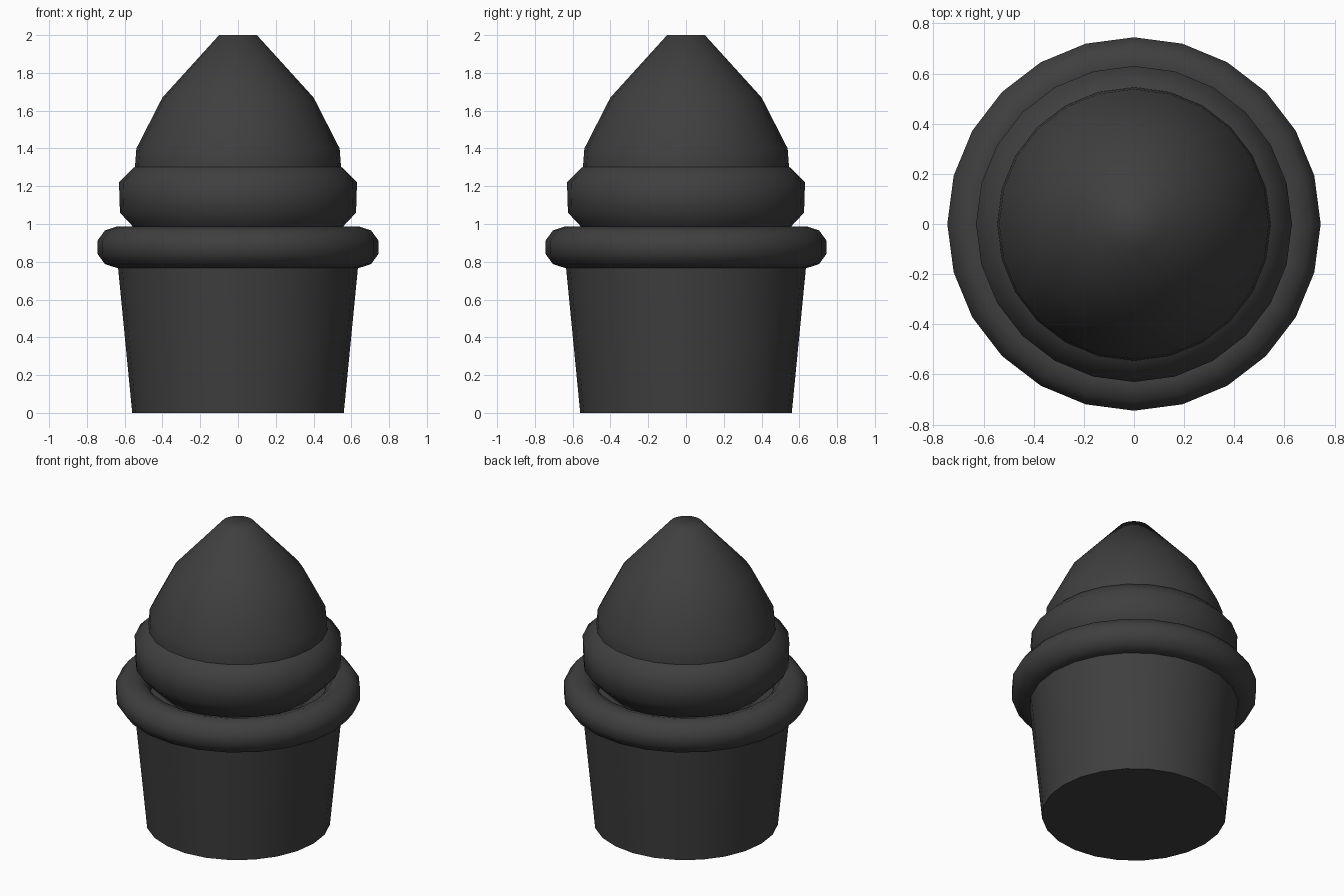
import bpy
import math

cube = bpy.data.objects.get("Cube")
if cube:
    bpy.data.objects.remove(cube, do_unlink=True)

SIDES = 24

grey = bpy.data.materials.new("dark grey")
grey.use_nodes = True
colour = (0.05, 0.05, 0.05, 1)
grey.diffuse_color = colour
grey.node_tree.nodes["Principled BSDF"].inputs["Base Color"].default_value = colour


def finish(obj, name, angle):
    obj.name = name
    obj.data.materials.append(grey)
    bpy.ops.object.select_all(action="DESELECT")
    obj.select_set(True)
    bpy.context.view_layer.objects.active = obj
    bpy.ops.object.shade_smooth_by_angle(angle=math.radians(angle))


def lathe(name, profile, angle):
    """Turn a bottom-to-top (radius, height) profile into a capped solid."""
    verts = [(r * math.cos(t), r * math.sin(t), z)
             for r, z in profile
             for t in (2 * math.pi * i / SIDES for i in range(SIDES))]
    faces = [tuple(reversed(range(SIDES)))]
    for row in range(len(profile) - 1):
        a, b = row * SIDES, (row + 1) * SIDES
        for i in range(SIDES):
            j = (i + 1) % SIDES
            faces.append((a + i, a + j, b + j, b + i))
    faces.append(tuple(range(len(verts) - SIDES, len(verts))))
    mesh = bpy.data.meshes.new(name)
    mesh.from_pydata(verts, [], faces)
    obj = bpy.data.objects.new(name, mesh)
    bpy.context.collection.objects.link(obj)
    finish(obj, name, angle)


# Tapered cup
lathe("cup", [(0.56, 0), (0.64, 0.82)], 40)

# Rounded rim around the cup
bpy.ops.mesh.primitive_torus_add(major_segments=SIDES, minor_segments=10,
                                 major_radius=0.64, minor_radius=0.11,
                                 location=(0, 0, 0.877))
rim = bpy.context.object
# Turn the ring section half a step so its outer band is upright
for v in rim.data.vertices:
    ring, step = divmod(v.index, 10)
    around = 2 * math.pi * ring / SIDES
    section = 2 * math.pi * (step + 0.5) / 10
    r = 0.64 + 0.11 * math.cos(section)
    v.co = (r * math.cos(around), r * math.sin(around), 0.11 * math.sin(section))
finish(rim, "cup_rim", 60)

# Lower bulge of the filling
lathe("lower_swirl", [(0.45, 0.88), (0.55, 0.98), (0.625, 1.06),
                      (0.63, 1.22), (0.55, 1.3), (0.48, 1.33)], 60)

# Pointed upper swirl with a small blunt tip
lathe("upper_swirl", [(0.545, 1.25), (0.545, 1.31), (0.538, 1.4),
                      (0.4, 1.67), (0.1, 2.0)], 60)
